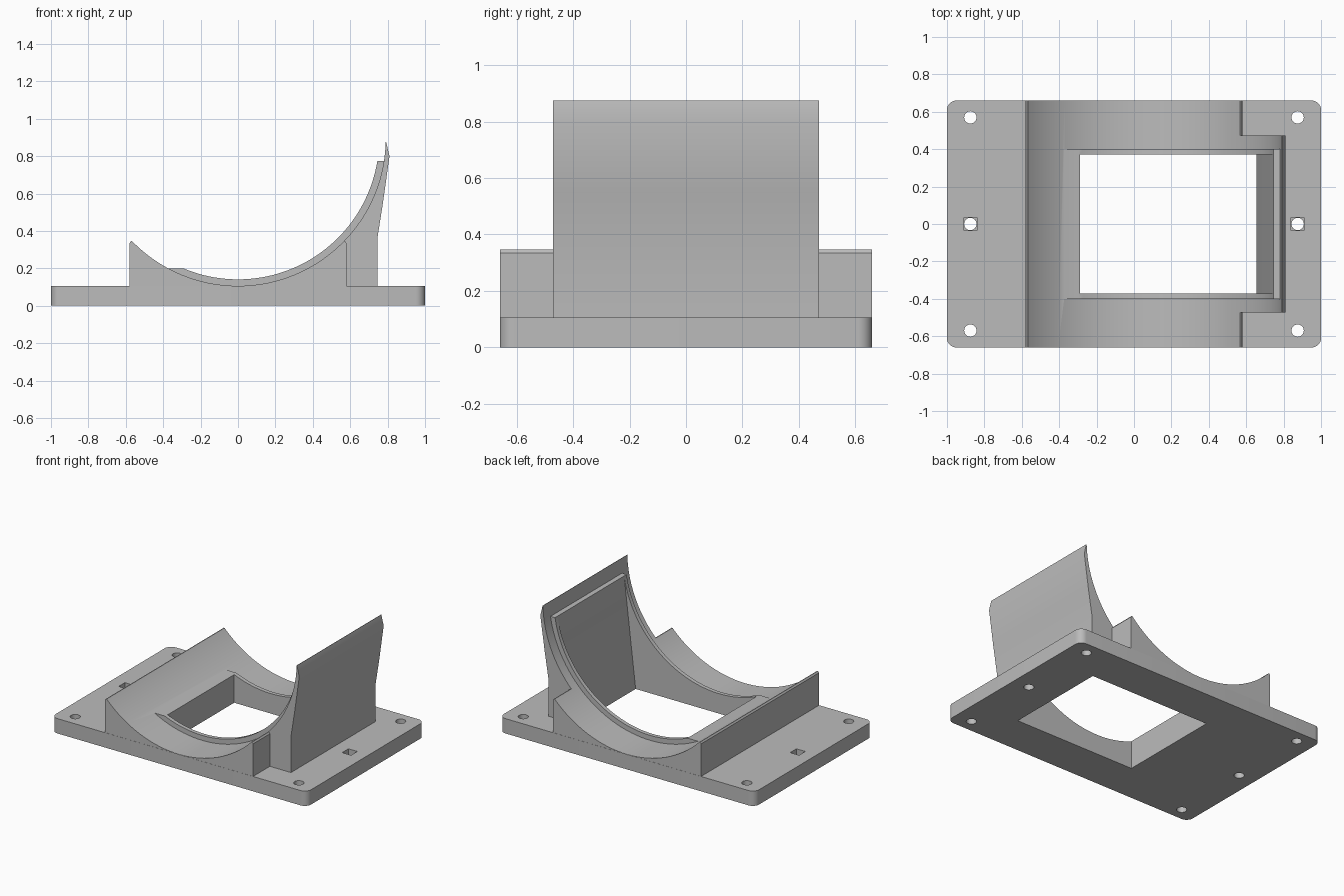
import bpy, bmesh, math

if "Cube" in bpy.data.objects:
    bpy.data.objects.remove(bpy.data.objects["Cube"])

R_BED, R_LIP, AXIS_Z = 0.79, 0.755, 0.896


def prism(name, pts, a, b, axis):
    """Extrude a closed profile: XZ points along y, or XY points along z."""
    bm = bmesh.new()
    place = (lambda p, t: (p[0], t, p[1])) if axis == "y" else (lambda p, t: (p[0], p[1], t))
    face = bm.faces.new([bm.verts.new(place(p, a)) for p in pts])
    ext = bmesh.ops.extrude_face_region(bm, geom=[face])
    shift = (0, b - a, 0) if axis == "y" else (0, 0, b - a)
    bmesh.ops.translate(bm, verts=[v for v in ext["geom"] if isinstance(v, bmesh.types.BMVert)], vec=shift)
    bmesh.ops.recalc_face_normals(bm, faces=bm.faces)
    me = bpy.data.meshes.new(name)
    bm.to_mesh(me)
    bm.free()
    ob = bpy.data.objects.new(name, me)
    bpy.context.collection.objects.link(ob)
    return ob


def arc(cx, cy, r, a0, a1, n):
    return [(cx + r * math.cos(a0 + (a1 - a0) * i / n), cy + r * math.sin(a0 + (a1 - a0) * i / n))
            for i in range(n + 1)]


def rect(cx, cy, hx, hy):
    return [(cx - hx, cy - hy), (cx + hx, cy - hy), (cx + hx, cy + hy), (cx - hx, cy + hy)]


def combine(target, other, op):
    mod = target.modifiers.new(op, "BOOLEAN")
    mod.object, mod.operation, mod.solver = other, op, "EXACT"
    bpy.context.view_layer.objects.active = target
    bpy.ops.object.modifier_apply(modifier=mod.name)
    bpy.data.objects.remove(other)


# base plate with rounded corners
outline = []
for k, (sx, sy) in enumerate([(1, 1), (-1, 1), (-1, -1), (1, -1)]):
    outline += arc(sx * 0.95, sy * 0.61, 0.05, k * math.pi / 2, (k + 1) * math.pi / 2, 8)
body = prism("cradle_mount", outline, 0, 0.105, "z")

# cradle block, slightly chamfered on its upper corners
block = [(-0.58, 0.05), (0.58, 0.05), (0.58, 0.335), (0.572, 0.346), (-0.572, 0.346), (-0.58, 0.335)]
combine(body, prism("cradle_block", block, -0.659, 0.659, "y"), "UNION")

# tall side wall
wall = [(0.5, 0.04), (0.745, 0.04), (0.745, 0.36), (0.775, 0.55), (0.81, 0.80), (0.792, 0.875), (0.5, 0.875)]
combine(body, prism("side_wall", wall, -0.472, 0.472, "y"), "UNION")

# cylindrical bed
bed = arc(0, AXIS_Z, R_BED, 0, 2 * math.pi, 128)[:-1]
combine(body, prism("bed_cutter", bed, -1, 1, "y"), "DIFFERENCE")


# raised lip around the window, sunk a little into the bed
def ang(z, r):
    return math.asin((z - AXIS_Z) / r)


r_out = R_BED + 0.01
lip = arc(0, AXIS_Z, R_LIP, math.pi - ang(0.2, R_LIP), 2 * math.pi + ang(0.775, R_LIP), 64)
lip += arc(0, AXIS_Z, r_out, 2 * math.pi + ang(0.775, r_out), math.pi - ang(0.2, r_out), 64)
combine(body, prism("window_lip", lip, -0.4, 0.4, "y"), "UNION")

# tapered window through the bed
window = [(-0.29, -0.1), (0.643, -0.1), (0.757, 0.88), (-0.29, 0.88)]
combine(body, prism("window_cutter", window, -0.372, 0.372, "y"), "DIFFERENCE")

# screw holes, with square nut recesses on the middle pair
for x in (-0.875, 0.875):
    for y in (-0.57, 0, 0.57):
        hole = arc(x, y, 0.033, 0, 2 * math.pi, 24)[:-1]
        combine(body, prism("hole_cutter", hole, -0.1, 0.2, "z"), "DIFFERENCE")
    combine(body, prism("nut_cutter", rect(x, 0, 0.035, 0.035), 0.05, 0.2, "z"), "DIFFERENCE")

# colour and shading
grey = bpy.data.materials.new("plain_grey")
grey.diffuse_color = (0.5, 0.5, 0.5, 1)
grey.use_nodes = True
grey.node_tree.nodes["Principled BSDF"].inputs["Base Color"].default_value = grey.diffuse_color
body.data.materials.clear()
body.data.materials.append(grey)
for p in body.data.polygons:
    p.material_index = 0
bpy.ops.object.select_all(action="DESELECT")
body.select_set(True)
bpy.context.view_layer.objects.active = body
bpy.ops.object.shade_smooth_by_angle()
